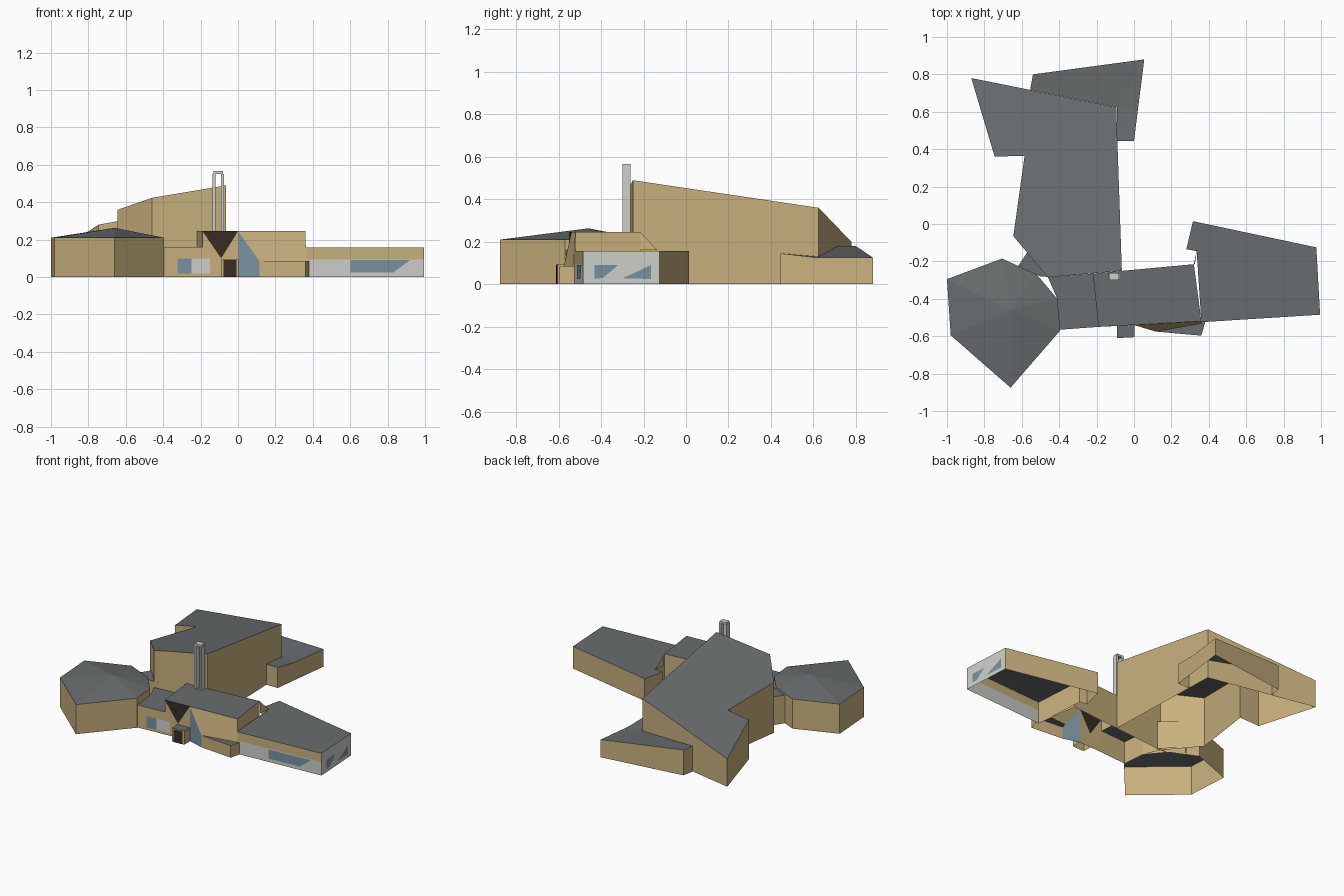
import bpy
from mathutils import Vector

if "Cube" in bpy.data.objects:
    bpy.data.objects.remove(bpy.data.objects["Cube"])


def material(name, rgb):
    m = bpy.data.materials.new(name)
    m.diffuse_color = (*rgb, 1)
    m.use_nodes = True
    m.node_tree.nodes["Principled BSDF"].inputs["Base Color"].default_value = m.diffuse_color
    return m


TAN, ROOF, WHITE, GLASS, BROWN = range(5)
MATS = [
    material("tan_wall", (0.58, 0.44, 0.205)),
    material("grey_roof", (0.14, 0.152, 0.157)),
    material("white_wall", (0.62, 0.63, 0.59)),
    material("blue_glass", (0.19, 0.29, 0.35)),
    material("dark_brown", (0.037, 0.026, 0.018)),
]


def patches(name, polys):
    """Object made of separate flat polygons: [(material index, points), ...]."""
    verts, faces = [], []
    for _, pts in polys:
        faces.append(list(range(len(verts), len(verts) + len(pts))))
        verts += pts
    me = bpy.data.meshes.new(name)
    me.from_pydata(verts, [], faces)
    for m in MATS:
        me.materials.append(m)
    for p, (mat, _) in zip(me.polygons, polys):
        p.material_index = mat
    ob = bpy.data.objects.new(name, me)
    bpy.context.collection.objects.link(ob)
    return ob


def wall(a, b, za, zb, z0=0.0, mat=TAN):
    return (mat, [(*a, z0), (*b, z0), (*b, zb), (*a, za)])


def shell(name, plan, height, apex=None, skip=(), extra=()):
    """Open-bottomed block: walls round a counter-clockwise plan, plus a roof."""
    h = height if callable(height) else lambda x, y: height
    n = len(plan)
    polys = list(extra)
    for i, a in enumerate(plan):
        b = plan[(i + 1) % n]
        if i not in skip:
            polys.append(wall(a, b, h(*a), h(*b)))
        if apex:
            polys.append((ROOF, [(*a, h(*a)), (*b, h(*b)), apex]))
    if not apex:
        polys.append((ROOF, [(x, y, h(x, y)) for x, y in plan]))
    return patches(name, polys)


def on_wall(a, b, pts, out=0.003):
    """Map (x or y fraction along the wall, z) to points just outside it."""
    a, b = Vector(a), Vector(b)
    d = (b - a).normalized()
    nrm = Vector((d.y, -d.x)) * out
    return [(*(a.lerp(b, t) + nrm), z) for t, z in pts]


# Tall hall with a single tilted roof
shell("main_hall",
      [(-0.46, -0.285), (-0.065, -0.25), (-0.095, 0.625), (-0.87, 0.78),
       (-0.745, 0.36), (-0.585, 0.365), (-0.645, -0.065)],
      lambda x, y: 0.49 + 0.18 * (x + 0.07) - 0.142 * (y + 0.26))

# Low wing behind the hall, roof falling to the right
back = [(-0.09, 0.445), (0.0, 0.445), (0.022, 0.62), (0.055, 0.88), (-0.54, 0.80), (-0.555, 0.718), (-0.09, 0.625)]
bz = [0.145, 0.145, 0.125, 0.125, 0.18, 0.18, 0.13]
top = [(*p, z) for p, z in zip(back, bz)]
patches("back_wing",
        [wall(back[i], back[i + 1], bz[i], bz[i + 1]) for i in range(5)]
        + [(ROOF, [top[i] for i in f])
           for f in ((0, 1, 2), (0, 2, 6), (6, 2, 3), (6, 3, 4), (6, 4, 5))])

# Many-sided room with a shallow peaked roof
shell("polygon_room",
      [(-1.0, -0.295), (-0.98, -0.595), (-0.66, -0.875), (-0.395, -0.57),
       (-0.41, -0.40), (-0.52, -0.27), (-0.705, -0.185)],
      0.21, apex=(-0.66, -0.46, 0.263))

# Link between the polygon room and the hall
shell("rear_link", [(-0.62, -0.225), (-0.50, -0.28), (-0.43, -0.285), (-0.57, -0.15)], 0.20)

# Low entrance range, left of the door
L0, L1 = (-0.395, -0.565), (-0.19, -0.55)
shell("left_link", [L0, L1, (-0.22, -0.265), (-0.46, -0.285), (-0.41, -0.40)], 0.16, skip=(1,))
f = lambda x: (x - L0[0]) / (L1[0] - L0[0])
patches("left_link_panels", [
    (GLASS, on_wall(L0, L1, [(f(-0.325), 0.02), (f(-0.25), 0.02), (f(-0.25), 0.10), (f(-0.325), 0.10)])),
    (WHITE, on_wall(L0, L1, [(f(-0.25), 0.02), (f(-0.19), 0.02), (f(-0.19), 0.10), (f(-0.25), 0.10)])),
])

# Central block: front is built from folded panels
A, M, B, C = (-0.19, -0.55), (-0.09, -0.545), (0.0, -0.54), (0.36, -0.52)
foot, Z = (0.115, -0.575), 0.245
shell("central_block", [A, C, (0.32, -0.215), (-0.22, -0.265)], Z, skip=(0, 3), extra=[
    (TAN, [(*A, 0), (*M, 0), (*M, 0.10), (*A, Z)]),
    (BROWN, [(*A, Z), (*M, 0.10), (*B, Z)]),
    (TAN, [(*M, 0), (*B, 0), (*B, Z), (*M, 0.10)]),
    (GLASS, [(*B, 0), (*foot, 0), (*foot, 0.085), (*B, Z)]),
    (TAN, [(*B, Z), (*foot, 0.085), (0.365, -0.53, 0.085), (*C, Z)]),
    (TAN, [(-0.22, -0.265, 0.16), (*A, 0.16), (*A, Z), (-0.22, -0.265, Z)]),
    (TAN, [(0.325, -0.215, 0.16), (0.337, -0.135, 0.16), (0.32, -0.215, Z)]),
])
patches("entry_side_panel", [
    (WHITE, on_wall(A, M, [(0, 0.02), (0.4, 0.02), (0.4, 0.10), (0, 0.10)])),
])

# Low annex in front of the central block
shell("front_annex", [foot, (0.36, -0.597), (0.38, -0.525), (0.13, -0.535)], 0.085, skip=(2, 3))

# Entry porch with dark doorway
P = [(-0.092, -0.61), (0.003, -0.605), (0.003, -0.54), (-0.092, -0.545)]
shell("entry_porch", P, 0.095, skip=(2,))
patches("entry_door", [
    (BROWN, on_wall(P[0], P[1], [(0.15, 0), (0.88, 0), (0.88, 0.09), (0.15, 0.09)])),
])

# East wing: white lower walls, tan band along the front
S0, S1, S2 = (0.36, -0.525), (0.995, -0.485), (0.975, -0.125)
shell("east_wing",
      [S0, S1, S2, (0.315, 0.015), (0.28, -0.135), (0.335, -0.145)],
      0.157, skip=(0, 1), extra=[
          wall(S0, S1, 0.095, 0.095, mat=WHITE),
          wall(S0, S1, 0.157, 0.157, z0=0.095),
          wall(S1, S2, 0.157, 0.157, mat=WHITE),
      ])
fx = lambda x: (x - S0[0]) / (S1[0] - S0[0])
fy = lambda y: (y - S1[1]) / (S2[1] - S1[1])
patches("east_wing_windows", [
    (GLASS, on_wall(S0, S1, [(fx(0.60), 0.025), (fx(0.83), 0.025), (fx(0.92), 0.09), (fx(0.60), 0.09)])),
    (GLASS, on_wall(S1, S2, [(fy(-0.43), 0.025), (fy(-0.39), 0.03), (fy(-0.32), 0.09), (fy(-0.43), 0.09)])),
    (GLASS, on_wall(S1, S2, [(fy(-0.30), 0.027), (fy(-0.165), 0.025), (fy(-0.165), 0.09)])),
])


# Chimney: two tall legs joined by a cap
def box(name, x0, x1, y0, y1, z0, z1, mat):
    bpy.ops.mesh.primitive_cube_add(size=1, location=((x0 + x1) / 2, (y0 + y1) / 2, (z0 + z1) / 2))
    ob = bpy.context.object
    ob.name = name
    ob.scale = (x1 - x0, y1 - y0, z1 - z0)
    ob.data.materials.append(MATS[mat])


for side, x in (("left", -0.135), ("right", -0.09)):
    box(f"chimney_leg_{side}", x, x + 0.015, -0.30, -0.262, 0.24, 0.552, WHITE)
box("chimney_cap", -0.13, -0.08, -0.30, -0.262, 0.552, 0.567, WHITE)
